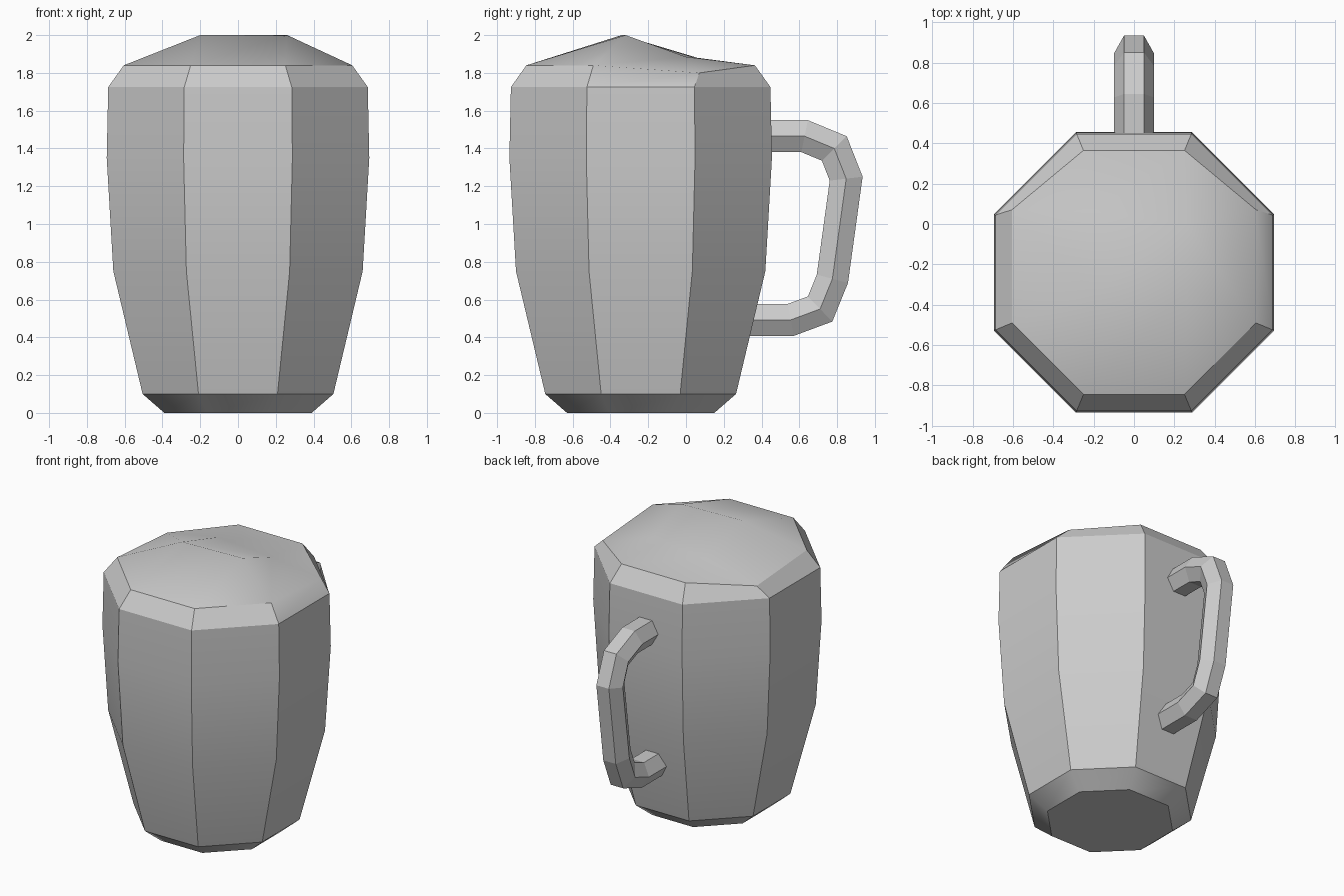
import bpy
import bmesh
from math import cos, sin, pi, radians
from mathutils import Vector

cube = bpy.data.objects.get("Cube")
if cube:
    bpy.data.objects.remove(cube, do_unlink=True)

# One plain grey for everything
grey = bpy.data.materials.new("light grey")
grey.use_nodes = True
colour = (0.6, 0.6, 0.6, 1)
grey.diffuse_color = colour
grey.node_tree.nodes["Principled BSDF"].inputs["Base Color"].default_value = colour


def finish(bm, name):
    bmesh.ops.recalc_face_normals(bm, faces=bm.faces)
    mesh = bpy.data.meshes.new(name)
    bm.to_mesh(mesh)
    bm.free()
    mesh.materials.append(grey)
    obj = bpy.data.objects.new(name, mesh)
    bpy.context.collection.objects.link(obj)
    return obj


def bridge(bm, a, b):
    for i in range(len(a)):
        j = (i + 1) % len(a)
        bm.faces.new((a[i], a[j], b[j], b[i]))


# Mug body: stacked octagons as (height, half width)
CENTRE_Y = -0.24
PROFILE = [(0, 0.39), (0.1, 0.505), (0.75, 0.66), (1.35, 0.695),
           (1.725, 0.687), (1.84, 0.605)]
bm = bmesh.new()
rings = []
for z, half in PROFILE:
    r = half / cos(pi / 8)
    angles = [pi / 8 + k * pi / 4 for k in range(8)]
    rings.append([bm.verts.new((r * cos(a), CENTRE_Y + r * sin(a), z)) for a in angles])
for lower, upper in zip(rings, rings[1:]):
    bridge(bm, lower, upper)
bm.faces.new(rings[0])

# The rim dips at its two rear side corners
rim = rings[-1]
for k in (0, 3):
    rim[k].co += Vector((0, 0.06, -0.04))

# Sloping top with a raised ridge near the front
br, bl, fl, fr = [bm.verts.new(p) for p in (
    (0.26, 0, 1.885), (-0.2, 0.06, 1.88), (-0.2, -0.34, 2), (0.26, -0.32, 2))]
inner = [br, bl, fl, fr]
bm.faces.new(inner)
for i, corner in enumerate(inner):
    a, b = rim[2 * i], rim[2 * i + 1]
    bm.faces.new((a, b, corner))
    bm.faces.new((b, rim[(2 * i + 2) % 8], inner[(i + 1) % 4], corner))
body = finish(bm, "mug_body")
bpy.context.view_layer.objects.active = body
body.select_set(True)
bpy.ops.object.shade_smooth_by_angle(angle=radians(30))
body.select_set(False)

# Handle: six-sided section swept along a mitred path in the side plane
PATH = [Vector(p) for p in (
    (0.36, 1.465), (0.628, 1.465), (0.785, 1.4), (0.848, 1.24),
    (0.775, 0.71), (0.71, 0.55), (0.555, 0.4925), (0.27, 0.4925))]
RADIUS = 0.098
bm = bmesh.new()
sections = []
for i, p in enumerate(PATH):
    before = (p - PATH[max(i - 1, 0)]).normalized()
    after = (PATH[min(i + 1, len(PATH) - 1)] - p).normalized()
    tangent = (before + after).normalized()
    normal = Vector((-tangent.y, tangent.x))
    stretch = 1 / tangent.dot(after if after.length else before)
    ring = []
    for k in range(6):
        a = k * pi / 3
        q = p + normal * (RADIUS * sin(a) * stretch)
        ring.append(bm.verts.new((RADIUS * cos(a), q.x, q.y)))
    sections.append(ring)
for a, b in zip(sections, sections[1:]):
    bridge(bm, a, b)
bm.faces.new(sections[0])
bm.faces.new(sections[-1])
finish(bm, "handle")
